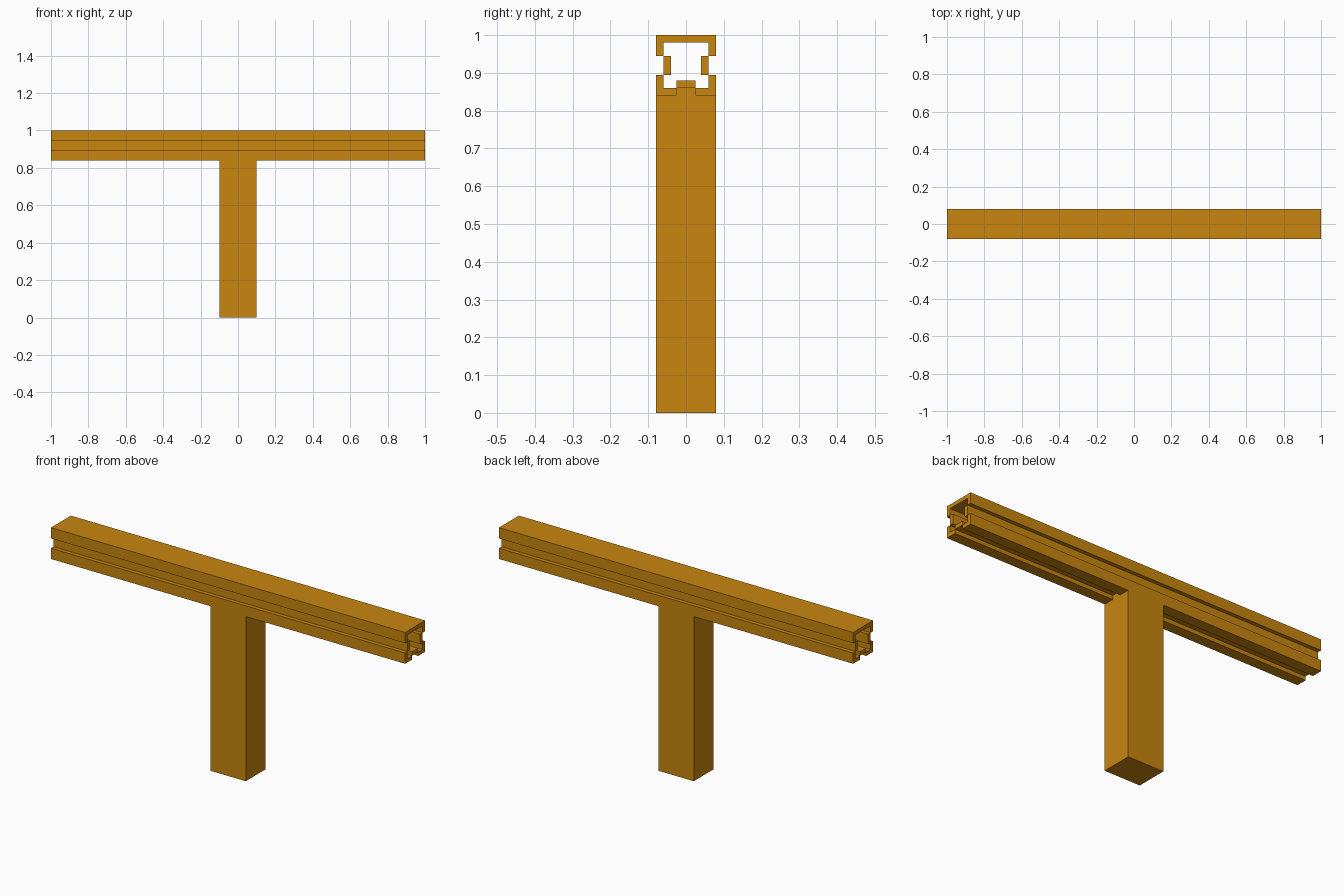
import bpy, bmesh

if "Cube" in bpy.data.objects:
    bpy.data.objects.remove(bpy.data.objects["Cube"])

mat = bpy.data.materials.new("ochre")
mat.diffuse_color = (0.58, 0.24, 0.005, 1)
mat.use_nodes = True
mat.node_tree.nodes["Principled BSDF"].inputs["Base Color"].default_value = mat.diffuse_color

T = 0.02             # wall thickness
W = 0.08             # half width of the beam
S = 0.025            # half width of each slot
MID, TOP = 0.92, 1.0
BOT = TOP - 2 * W


def extrude_profile(name, pts, half_len, mirror=False):
    """Closed (y, z) outline swept along x, optionally mirrored across y = 0."""
    bm = bmesh.new()
    face = bm.faces.new([bm.verts.new((-half_len, y, z)) for y, z in pts])
    ext = bmesh.ops.extrude_face_region(bm, geom=[face])
    verts = [v for v in ext["geom"] if isinstance(v, bmesh.types.BMVert)]
    bmesh.ops.translate(bm, verts=verts, vec=(2 * half_len, 0, 0))
    bmesh.ops.recalc_face_normals(bm, faces=bm.faces)
    me = bpy.data.meshes.new(name)
    bm.to_mesh(me)
    bm.free()
    me.materials.append(mat)
    ob = bpy.data.objects.new(name, me)
    bpy.context.collection.objects.link(ob)
    if mirror:
        mod = ob.modifiers.new("Mirror", "MIRROR")
        mod.use_axis = (False, True, False)
        mod.use_mirror_merge = False
    return ob


def rect(y0, y1, z0, z1):
    return [(y0, z0), (y1, z0), (y1, z1), (y0, z1)]


# Top channel of the beam
half = [(W, TOP), (W, MID + S), (W - T, MID + S), (W - T, TOP - T)]
extrude_profile("beam_top_channel", half + [(-y, z) for y, z in reversed(half)], 1)

# Lower corner angles
extrude_profile("beam_lower_angle", [
    (S, BOT), (W, BOT), (W, MID - S), (W - T, MID - S), (W - T, BOT + T), (S, BOT + T)],
    1, mirror=True)

# Recessed strips behind the side and bottom slots
extrude_profile("beam_side_strip", rect(W - 2 * T, W - T, MID - S, MID + S), 1, mirror=True)
extrude_profile("beam_bottom_strip", rect(-S, S, BOT + T, BOT + 2 * T), 1)

# Post with a tongue fitting into the bottom slot
half = [(W, 0), (W, BOT), (S, BOT), (S, BOT + T)]
extrude_profile("post", half + [(-y, z) for y, z in reversed(half)], 0.1)
